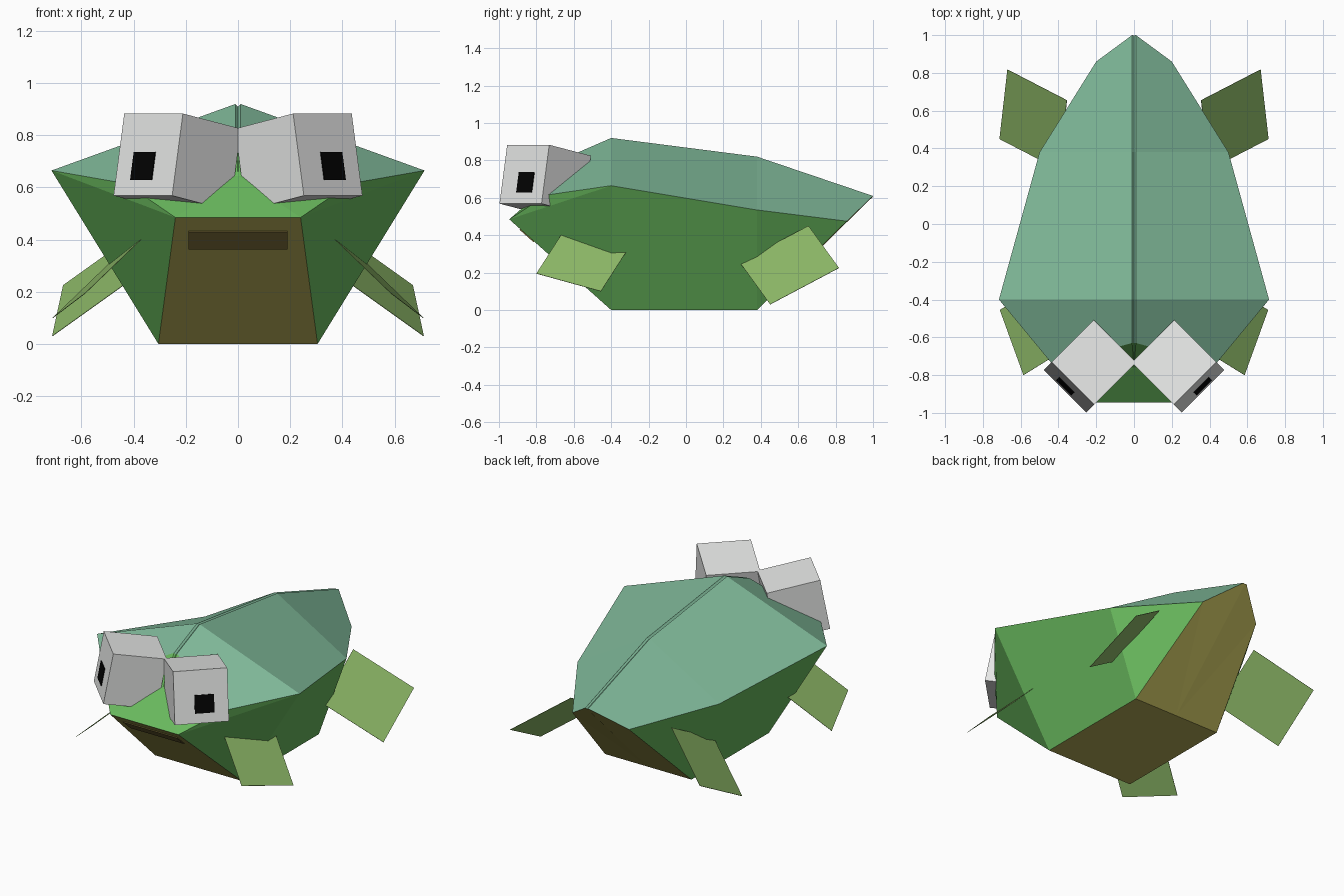
import bpy, bmesh
from mathutils import Vector, Matrix

if "Cube" in bpy.data.objects:
    bpy.data.objects.remove(bpy.data.objects["Cube"])


def material(name, rgb):
    m = bpy.data.materials.new(name)
    lin = [c / 12.92 if c <= 0.04045 else ((c + 0.055) / 1.055) ** 2.4 for c in rgb]
    m.diffuse_color = (*lin, 1)
    m.use_nodes = True
    m.node_tree.nodes["Principled BSDF"].inputs["Base Color"].default_value = m.diffuse_color
    return m


TEAL = material("teal back", (0.50, 0.725, 0.60))
GREEN = material("green side", (0.41, 0.725, 0.365))
BROWN = material("olive brown belly", (0.69, 0.66, 0.33))
MOUTH = material("dark brown mouth", (0.48, 0.42, 0.22))
LEAF = material("light green fin", (0.56, 0.73, 0.41))
WHITE = material("off-white eye", (0.91, 0.915, 0.91))
BLACK = material("black pupil", (0.01, 0.01, 0.01))


def finish(name, bm, mats):
    bmesh.ops.recalc_face_normals(bm, faces=bm.faces[:])
    me = bpy.data.meshes.new(name)
    bm.to_mesh(me)
    bm.free()
    for m in mats:
        me.materials.append(m)
    ob = bpy.data.objects.new(name, me)
    bpy.context.collection.objects.link(ob)
    return ob


# Body: named points of one half, built on both sides
P = {
    # back ridge with a narrow groove along the middle
    "r0": (0.010, -0.63, 0.82), "r1": (0.010, -0.4, 0.92),
    "r2": (0.010, 0.38, 0.82), "r3": (0.010, 1.0, 0.61),
    "g0": (0, -0.63, 0.81), "g1": (0, -0.4, 0.91),
    "g2": (0, 0.38, 0.81), "g3": (0, 0.998, 0.605),
    # widest line
    "w0": (0.43, -0.745, 0.615), "w1": (0.715, -0.4, 0.665),
    "w2": (0.50, 0.38, 0.535), "w3": (0.20, 0.86, 0.475),
    # belly edge and belly centre
    "b0": (0.24, -0.945, 0.485), "b1": (0.305, -0.4, 0), "b2": (0.305, 0.38, 0),
    "c0": (0, -0.945, 0.485), "c1": (0, -0.4, 0), "c2": (0, 0.38, 0),
    "lip": (0, -0.76, 0.645),
}
FACES = [
    (0, "r0 r1 w1 w0"), (0, "r1 r2 w2 w1"), (0, "r2 r3 w3 w2"),
    (0, "g0 g1 r1 r0"), (0, "g1 g2 r2 r1"), (0, "g2 g3 r3 r2"),
    (1, "lip g0 r0"), (1, "lip r0 w0"), (1, "lip w0 b0"), (1, "lip b0 c0"),
    (1, "w0 w1 b0"), (1, "w1 b1 b0"), (1, "w1 w2 b2 b1"), (1, "w2 w3 b2"),
    (2, "c0 b0 b1 c1"), (2, "c1 b1 b2 c2"), (2, "c2 b2 w3"), (2, "c2 w3 r3 g3"),
]
bm = bmesh.new()
for s in (1, -1):
    vs = {k: bm.verts.new((s * x, y, z)) for k, (x, y, z) in P.items()}
    for mat, names in FACES:
        bm.faces.new([vs[n] for n in names.split()]).material_index = mat
bmesh.ops.remove_doubles(bm, verts=bm.verts[:], dist=0.0005)
finish("body", bm, [TEAL, GREEN, BROWN])

# Mouth: thin plate lying on the sloping front of the belly
bm = bmesh.new()
slope = Vector((0, -0.545, 0.485)).normalized()
normal = Vector((0, -0.485, -0.545)).normalized()
mid = Vector((0, -0.4, 0)) + slope * (0.40 / slope.z) + normal * 0.002
rot = Matrix((Vector((1, 0, 0)), slope, normal)).transposed().to_4x4()
bmesh.ops.create_cube(bm, size=1, matrix=Matrix.Translation(mid) @ rot
                      @ Matrix.Diagonal((0.38, 0.10, 0.006, 1)))
finish("mouth", bm, [MOUTH])


# Fins: thin plates given by the outer edge and the direction into the body
def fin(name, s, a, b, inward):
    a, b, v = Vector(a), Vector(b), Vector(inward)
    flip = Matrix.Diagonal((s, 1, 1))
    bm = bmesh.new()
    bm.faces.new([bm.verts.new(flip @ p) for p in (a, b, b + v, a + v)])
    ob = finish(name, bm, [LEAF])
    mod = ob.modifiers.new("thickness", "SOLIDIFY")
    mod.thickness = 0.002
    mod.offset = 0


# Eyes: tilted cubes turned outward, each with a pupil plate on the outer face
def eye(s, side):
    d = Vector((s, -1, 0)).normalized()
    up = Vector((0, 0, 1))
    out = 0.983 * d + 0.182 * up
    top = -0.182 * d + 0.983 * up
    along = top.cross(out)
    rot = Matrix((out, along, top)).transposed().to_4x4()
    centre = Vector((s * 0.233, -0.753, 0.697))

    def box(name, mat, pos, size):
        bm = bmesh.new()
        bmesh.ops.create_cube(bm, size=1, matrix=Matrix.Translation(pos) @ rot
                              @ Matrix.Diagonal((*size, 1)))
        finish(name, bm, [mat])

    box(side + "_eye", WHITE, centre, (0.32, 0.318, 0.32))
    back = Vector((s, 1, 0)).normalized()
    pupil = centre + out * 0.161 - top * 0.045 + back * 0.018
    box(side + "_pupil", BLACK, pupil, (0.008, 0.115, 0.11))


for s, side in ((1, "right"), (-1, "left")):
    fin(side + "_front_fin", s, (0.585, -0.80, 0.195), (0.71, -0.455, 0.10),
        (-0.27, 0.167, 0.26))
    fin(side + "_back_fin", s, (0.67, 0.818, 0.225), (0.712, 0.45, 0.03),
        (-0.315, -0.163, 0.225))
    eye(s, side)
